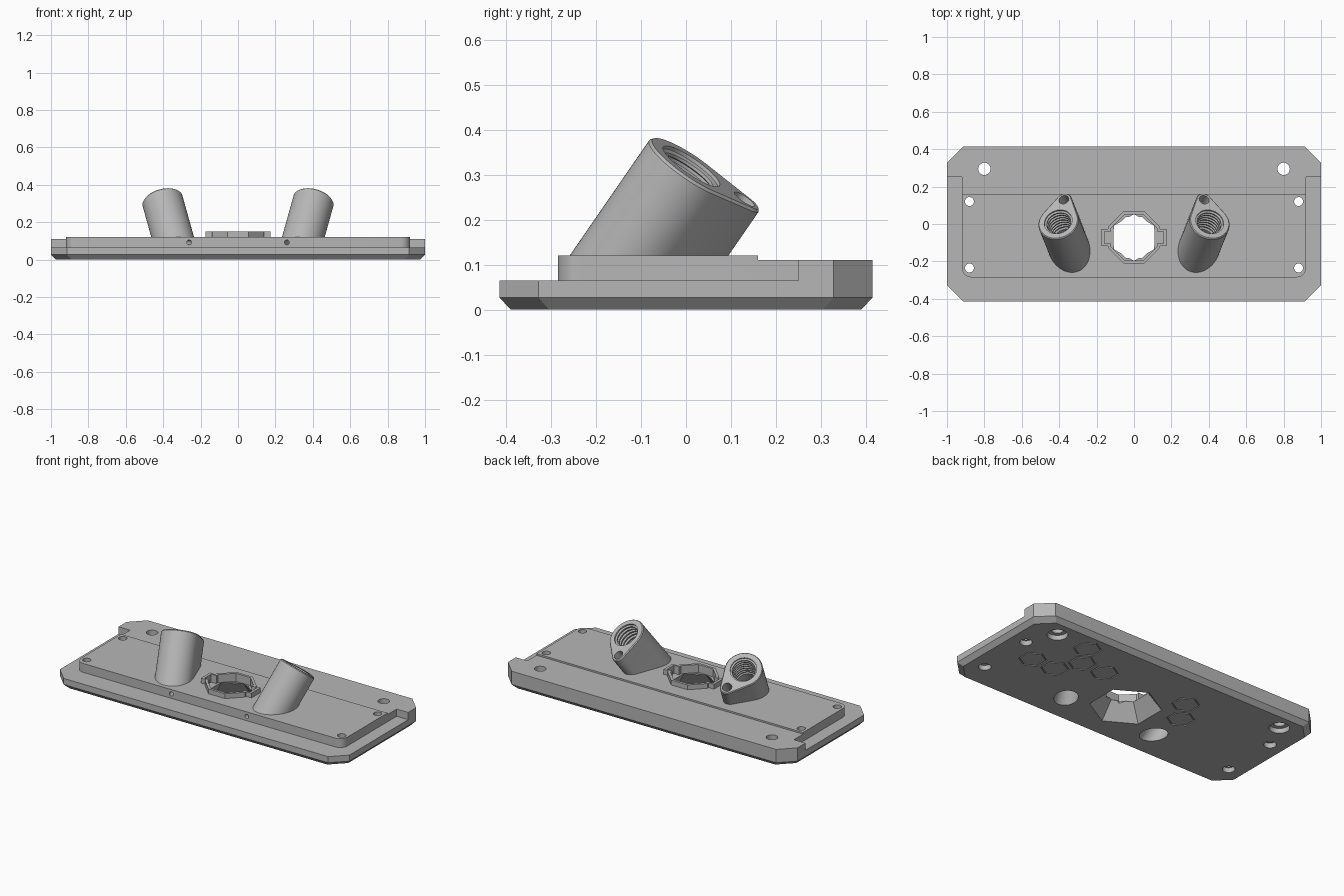
import bpy, bmesh
from math import sin, cos, pi, radians, asin
from mathutils import Vector, Matrix

if "Cube" in bpy.data.objects:
    bpy.data.objects.remove(bpy.data.objects["Cube"], do_unlink=True)

GREY = (0.47, 0.47, 0.47, 1)
mat = bpy.data.materials.new("plain grey")
mat.use_nodes = True
mat.diffuse_color = GREY
mat.node_tree.nodes["Principled BSDF"].inputs["Base Color"].default_value = GREY
mat.node_tree.nodes["Principled BSDF"].inputs["Roughness"].default_value = 0.6


def loft(name, rings, closed=False):
    """Skin a list of equal-length rings; cap the ends unless closed."""
    bm = bmesh.new()
    loops = [[bm.verts.new(p) for p in ring] for ring in rings]
    n = len(loops[0])
    pairs = list(zip(loops, loops[1:]))
    if closed:
        pairs.append((loops[-1], loops[0]))
    else:
        bm.faces.new(loops[0])
        bm.faces.new(loops[-1])
    for a, b in pairs:
        for i in range(n):
            j = (i + 1) % n
            bm.faces.new((a[i], a[j], b[j], b[i]))
    bmesh.ops.recalc_face_normals(bm, faces=bm.faces)
    me = bpy.data.meshes.new(name)
    bm.to_mesh(me)
    bm.free()
    me.materials.append(mat)
    ob = bpy.data.objects.new(name, me)
    bpy.context.scene.collection.objects.link(ob)
    return ob


def level(pts, z, cx=0.0, cy=0.0):
    return [Vector((x + cx, y + cy, z)) for x, y in pts]


def prism(name, pts, z0, z1, cx=0.0, cy=0.0):
    return loft(name, [level(pts, z0, cx, cy), level(pts, z1, cx, cy)])


def rect(x0, x1, y0, y1):
    return [(x0, y0), (x1, y0), (x1, y1), (x0, y1)]


def ngon(n, r, turn=0.0):
    return [(r * cos(turn + 2 * pi * i / n), r * sin(turn + 2 * pi * i / n)) for i in range(n)]


def clipped(hx, hy, c):
    half = [(hx - c, -hy), (hx, c - hy), (hx, hy - c), (hx - c, hy)]
    return half + [(-x, -y) for x, y in half]


def tabbed_octagon(a, t, w):
    k = a * 0.414
    half = [(k, -a), (a, -k), (a, -w), (t, -w), (t, w), (a, w), (a, k), (k, a)]
    return half + [(-x, -y) for x, y in half]


def cut(ob, cutters):
    for c in cutters:
        c.hide_render = True
        m = ob.modifiers.new("cut", 'BOOLEAN')
        m.operation, m.solver, m.object = 'DIFFERENCE', 'EXACT', c
    bpy.context.view_layer.update()
    deps = bpy.context.evaluated_depsgraph_get()
    me = bpy.data.meshes.new_from_object(ob.evaluated_get(deps))
    ob.modifiers.clear()
    ob.data = me


# Base plate with chamfered underside and clipped corners
outline = clipped(1.0, 0.415, 0.087)
base = loft("base_plate", [level(clipped(0.975, 0.39, 0.085), 0),
                           level(outline, 0.027), level(outline, 0.11)])

# Raised deck with rounded front corners
R, DX, DY = 0.05, 0.92, 0.285
corner = [(DX - R + R * cos(a), R - DY + R * sin(a))
          for a in [-pi / 2 + pi / 16 * i for i in range(9)]]
deck_pts = corner + [(DX, 0.25), (-DX, 0.25)] + [(-x, y) for x, y in reversed(corner)]
deck = prism("raised_deck", deck_pts, 0.065, 0.12)

# Centre collar
CY = -0.072
collar = prism("centre_collar", tabbed_octagon(0.138, 0.175, 0.045), 0.112, 0.15, 0, CY)

# Cutters shared by the plates
front_step = prism("step_cutter", rect(-1.2, 1.2, -0.6, 0.25), 0.065, 0.3)
rear_step = prism("rear_step_cutter", rect(-1.2, 1.2, 0.16, 0.6), 0.11, 0.3)
opening = prism("opening_cutter", clipped(0.109, 0.109, 0.064), -0.05, 0.3, 0, CY)
recess = prism("recess_cutter", tabbed_octagon(0.122, 0.158, 0.033), 0.1, 0.3, 0, CY)
funnel = loft("funnel_cutter", [level(ngon(6, 0.21, pi / 2), -0.01, 0, CY),
                                level(ngon(6, 0.125, pi / 2), 0.1, 0, CY)])
holes = []
for s in (-1, 1):
    for x, y, r, rb in ((0.8, 0.295, 0.033, 0.058), (0.88, 0.12, 0.024, 0.035),
                        (0.88, -0.235, 0.024, 0.035)):
        holes.append(prism("screw_cutter", ngon(32, r), -0.05, 0.3, s * x, y))
        holes.append(prism("head_cutter", ngon(32, rb), -0.05, 0.03, s * x, y))

# Honeycomb grooves on the underside
grooves = []
for x, y in ((0.73, 0), (0.57, 0), (0.49, 0.14), (0.33, 0.14), (0.57, 0.28),
             (-0.24, 0.16), (-0.32, 0.02)):
    big, small = ngon(6, 0.08, pi / 2), ngon(6, 0.072, pi / 2)
    grooves.append(loft("groove_cutter", [level(big, -0.01, x, y), level(big, 0.006, x, y),
                                          level(small, 0.006, x, y), level(small, -0.01, x, y)], True))

# Slanted teardrop sockets
R1, R2, TIP = 0.11, 0.042, 0.142


def teardrop(inset):
    a = asin((R1 - R2) / TIP)
    pts = []
    for i in range(17):
        t = a + (pi - 2 * a) * i / 16
        pts.append(((R2 - inset) * cos(t), TIP + (R2 - inset) * sin(t)))
    for i in range(41):
        t = pi - a + (pi + 2 * a) * i / 40
        pts.append(((R1 - inset) * cos(t), (R1 - inset) * sin(t)))
    return pts


bores, weeps, sockets = [], [], []
for s, side in ((1, "left"), (-1, "right")):
    axis = Vector((0.28 * s, 0.69, 1)).normalized()
    tip = Vector((-0.03 * s, 0.118, -0.073))
    tip = (tip - axis * tip.dot(axis)).normalized()
    frame = Matrix((tip.cross(axis), tip, axis)).transposed().to_4x4()
    frame = Matrix.Translation((0.405 * s, 0.012, 0.319)) @ frame

    def ring(pts, z):
        return [frame @ v for v in level(pts, z)]

    top = ring(teardrop(0.005), 0)
    rim = ring(teardrop(0), -0.006)
    foot = [p + axis * ((0.112 - p.z) / axis.z) for p in rim]
    socket = loft(side + "_socket", [foot, rim, top])

    # threaded bore running out through the underside
    steps = [(0.05, 0.076), (-0.008, 0.076)]
    for i in range(7):
        z = -0.012 - 0.022 * i
        steps += [(z, 0.066), (z - 0.007, 0.066), (z - 0.011, 0.076), (z - 0.018, 0.076)]
    steps += [(-0.17, 0.066), (-0.55, 0.066)]
    bore = loft("bore_cutter", [ring(ngon(40, r), z) for z, r in steps])
    pin = loft("pin_cutter", [ring([(x, y + TIP) for x, y in ngon(24, 0.027)], z)
                              for z in (0.05, -0.14)])
    # small drain from the front wall into the bore
    weep = loft("weep_cutter", [[Vector((s * cx + x, y, 0.092 + z)) for x, z in ngon(16, 0.013)]
                                for cx, y in ((0.25, -0.31), (0.32, -0.15))])
    cut(socket, [bore, pin])
    sockets.append(socket)
    bores += [bore, pin]
    weeps.append(weep)

# Cut the plates
through = [opening, funnel, recess] + holes + [c for c in bores if c.name.startswith("bore")]
cut(base, [front_step] + through + grooves)
cut(deck, [rear_step] + through + weeps)
cut(collar, [recess])

# Drop the cutters and shade the parts
parts = [base, deck, collar] + sockets
for c in [front_step, rear_step, opening, funnel, recess] + holes + grooves + bores + weeps:
    bpy.data.objects.remove(c, do_unlink=True)
for ob in bpy.context.scene.objects:
    ob.select_set(ob in parts)
bpy.context.view_layer.objects.active = base
bpy.ops.object.shade_smooth_by_angle(angle=radians(30))
